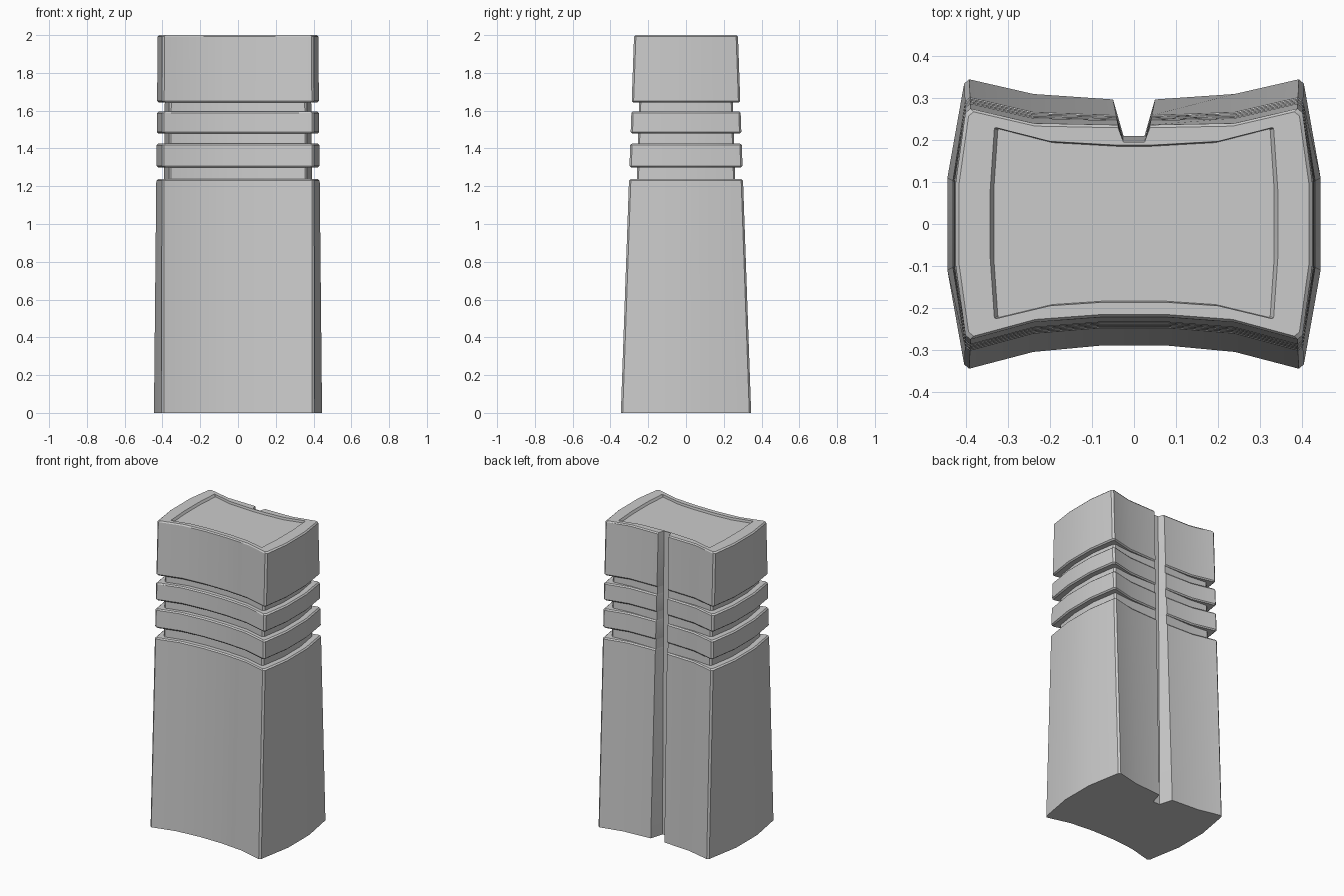
import bpy, bmesh, math

cube = bpy.data.objects.get("Cube")
if cube:
    bpy.data.objects.remove(cube, do_unlink=True)

mat = bpy.data.materials.new("stone_grey")
mat.use_nodes = True
GREY = (0.6, 0.6, 0.6, 1)
mat.diffuse_color = GREY
mat.node_tree.nodes["Principled BSDF"].inputs["Base Color"].default_value = GREY

# Half outlines from front centre round to the rear slot, at base and top
BASE = [(.08, -.29), (.24, -.305), (.393, -.345), (.405, -.335), (.445, -.11), (.445, .11),
        (.405, .335), (.393, .345), (.24, .31), (.05, .297), (.025, .21)]
TOP = [(.08, -.222), (.24, -.234), (.39, -.275), (.402, -.265), (.425, -.1), (.425, .1),
       (.402, .265), (.39, .275), (.24, .24), (.038, .236), (.025, .195)]
PANEL = [(.08, -.187), (.2, -.195), (.33, -.226), (.333, -.224), (.343, -.08), (.343, .08),
         (.333, .228), (.33, .23), (.2, .197), (.04, .188), (.025, .188)]


def outline(z, inset=0):
    """Tapered half outline at height z, pulled inward by inset."""
    t = z / 2
    pts = []
    for i, (b, a) in enumerate(zip(BASE, TOP)):
        x, y = (p + (q - p) * t for p, q in zip(b, a))
        # the neck runs nearly flat across the back and leaves the slot alone
        w = 1
        if inset > .02:
            w = {8: .5, 9: .2}.get(i, 1)
        if i == len(BASE) - 1:
            w = 0
        sx = 1 if i == len(BASE) - 2 else 1 - w * inset / .42
        pts.append((x * sx, y * (1 - w * inset / .29)))
    return pts


bm = bmesh.new()


def ring(half, z):
    full = half + [(-x, y) for x, y in reversed(half)]
    return [bm.verts.new((x, y, z)) for x, y in full]


# Body, two bands and cap block, each with softened edges and a neck between
BEV, NECK = .008, .04
blocks = [(0, 1.237), (1.3, 1.425), (1.48, 1.595), (1.643, 2)]
rings = []
for low, high in blocks:
    if low > 0:
        rings += [ring(outline(low, NECK), low), ring(outline(low, BEV), low),
                  ring(outline(low + BEV), low + BEV)]
    else:
        rings.append(ring(outline(low), low))
    rings += [ring(outline(high - BEV), high - BEV), ring(outline(high, BEV), high)]
    if high < 2:
        rings.append(ring(outline(high, NECK), high))

# Shallow recessed panel in the top
rings.append(ring(PANEL, 2))
rings.append(ring([(x * .975, y * .985) for x, y in PANEL], 1.985))

for lower, upper in zip(rings, rings[1:]):
    n = len(lower)
    for i in range(n):
        j = (i + 1) % n
        bm.faces.new((lower[i], lower[j], upper[j], upper[i]))
bm.faces.new(list(reversed(rings[0])))
bm.faces.new(rings[-1])
bmesh.ops.recalc_face_normals(bm, faces=bm.faces)

mesh = bpy.data.meshes.new("banded_pillar")
bm.to_mesh(mesh)
bm.free()
mesh.materials.append(mat)
pillar = bpy.data.objects.new("banded_pillar", mesh)
bpy.context.collection.objects.link(pillar)
bpy.ops.object.select_all(action="DESELECT")
bpy.context.view_layer.objects.active = pillar
pillar.select_set(True)
bpy.ops.object.shade_smooth_by_angle(angle=math.radians(30))
